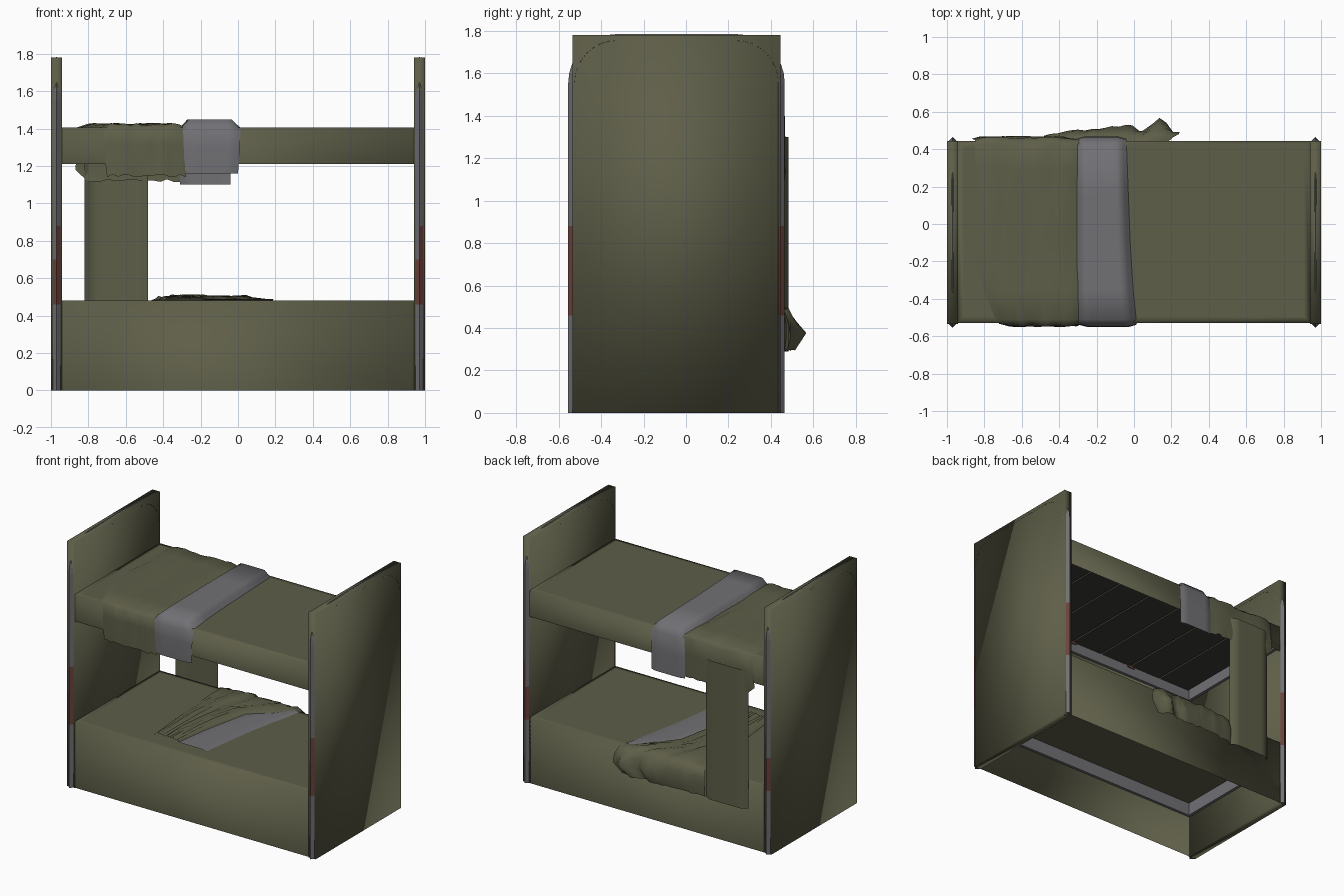
import bpy, bmesh, math, random

if "Cube" in bpy.data.objects:
    bpy.data.objects.remove(bpy.data.objects["Cube"])
random.seed(4)

def mat(name, c):
    m = bpy.data.materials.new(name)
    m.diffuse_color = (*c, 1)
    m.use_nodes = True
    m.node_tree.nodes["Principled BSDF"].inputs["Base Color"].default_value = m.diffuse_color
    return m

OLIVE = mat("olive cloth", (0.112, 0.112, 0.066))
GREY = mat("grey metal and lining", (0.165, 0.162, 0.175))
RUST = mat("rust red", (0.15, 0.055, 0.047))
DARK = mat("dark slats", (0.045, 0.047, 0.035))
CY = -0.045   # middle of the bed in y

def finish(name, bm, mats, smooth=True):
    me = bpy.data.meshes.new(name)
    bm.to_mesh(me)
    bm.free()
    for m in mats:
        me.materials.append(m)
    for p in me.polygons:
        p.use_smooth = smooth
    ob = bpy.data.objects.new(name, me)
    bpy.context.collection.objects.link(ob)
    return ob

def box(name, m, x, y, z, smooth=False, cover=False):
    """Box from (min, max) ranges; cover = open below with an inset top."""
    bm = bmesh.new()
    bmesh.ops.create_cube(bm, size=1)
    for v in bm.verts:
        for i, r in enumerate((x, y, z)):
            v.co[i] = r[0] if v.co[i] < 0 else r[1]
    if cover:
        bm.normal_update()
        top = [f for f in bm.faces if f.normal.z > 0.9]
        low = [f for f in bm.faces if f.normal.z < -0.9]
        bmesh.ops.delete(bm, geom=low, context='FACES_ONLY')
        bmesh.ops.inset_region(bm, faces=top, thickness=0.05)
    return finish(name, bm, [m], smooth)

def tube(name, cx):
    """Diamond-section bent tube round an end panel, rusty half way up."""
    half, r, top = 0.48, 0.2, 1.755
    side = [(half, z) for z in (0, 0.46, 0.7, 0.88)]
    side += [(half - r + r * math.cos(a), top - r + r * math.sin(a))
             for a in [math.pi / 2 * i / 8 for i in range(9)]]
    path = side + [(-y, z) for y, z in reversed(side)]
    bm = bmesh.new()
    rings = []
    for i, (y, z) in enumerate(path):
        a, b = path[max(i - 1, 0)], path[min(i + 1, len(path) - 1)]
        dy, dz = b[0] - a[0], b[1] - a[1]
        l = math.hypot(dy, dz)
        ny, nz = dz / l, -dy / l
        rings.append([bm.verts.new((cx + 0.03 * s, CY + y + 0.03 * t * ny, z + 0.03 * t * nz))
                      for s, t in ((1, 0), (0, 1), (-1, 0), (0, -1))])
    for a, b in zip(rings, rings[1:]):
        for k in range(4):
            j = (k + 1) % 4
            f = bm.faces.new((a[k], a[j], b[j], b[k]))
            c = f.calc_center_median()
            if 0.46 < c.z < 0.7 or (0.7 < c.z < 0.88 and c.x > cx):
                f.material_index = 1
    bm.faces.new(rings[0])
    bm.faces.new(rings[-1])
    bmesh.ops.recalc_face_normals(bm, faces=bm.faces)
    finish(name, bm, [GREY, RUST], False)

def drape(name, m, rows, top, up, out, noise=0.0, nx=14, fold=None):
    """Cloth through rows of (x0, x1, y, z); bulges up on top, outward on the flaps."""
    bm = bmesh.new()
    grid = []
    for x0, x1, y, z in rows:
        line = []
        for i in range(nx + 1):
            u = i / nx
            b = min(1, math.sin(math.pi * u) * 2.2) if 0 < i < nx else 0
            n = noise * random.random() * (0 < i < nx)
            if z >= top:
                p = (x0 + (x1 - x0) * u, y, z + up * b + n)
            else:
                d = out * b + n * 0.6 + (fold(u, z) if fold else 0)
                p = (x0 + (x1 - x0) * u, y + math.copysign(d, y - CY), z + n)
            line.append(bm.verts.new(p))
        grid.append(line)
    for a, b in zip(grid, grid[1:]):
        for i in range(nx):
            bm.faces.new((a[i], a[i + 1], b[i + 1], b[i]))
    return finish(name, bm, [m])

# End panels with their bent tubes
for s, side in ((-1, "left"), (1, "right")):
    xs = sorted((s * 0.9405, s * 0.9995))
    box(side + "_end_panel", OLIVE, xs, (-0.535, 0.445), (0, 1.78), True)
    tube(side + "_tube_frame", s * 0.97)

# Mattress covers and the angle-iron frames inside them
for tag, z0, z1, f0 in (("lower", 0.0, 0.48, 0.31), ("upper", 1.21, 1.405, 1.23)):
    box(tag + "_mattress_cover", OLIVE, (-0.945, 0.945), (-0.53, 0.445), (z0, z1), True, True)
    f = (f0, f0 + 0.095)
    box(tag + "_front_rail", GREY, (-0.94, 0.94), (-0.525, -0.505), f)
    box(tag + "_back_rail", GREY, (-0.94, 0.94), (0.42, 0.44), f)
    box(tag + "_left_rail", GREY, (-0.94, -0.92), (-0.52, 0.44), f)
    box(tag + "_right_rail", GREY, (0.92, 0.94), (-0.52, 0.44), f)
    box(tag + "_mattress_base", OLIVE if tag == "lower" else GREY,
        (-0.935, 0.935), (-0.52, 0.435), (f[1], f[1] + 0.03))

# Slats under the upper bunk, with rust spots at the joints
n, w = 7, 1.84 / 7
for i in range(n):
    x = -0.92 + i * w
    box(f"slat_{i}", DARK, (x + 0.007, x + w - 0.007), (-0.505, 0.42), (1.305, 1.325))
    if i in (2, 4, 5):
        box(f"rust_spot_{i}", RUST, (x - 0.03, x + 0.03), (-0.506, -0.498), (1.29, 1.326))

# Grey folded blanket band over the upper bunk
drape("grey_blanket_band", GREY, [
    (-.285, .00, -.535, 1.16), (-.29, .01, -.54, 1.30), (-.30, .015, -.535, 1.39),
    (-.305, .012, -.51, 1.405), (-.31, -.005, -.35, 1.405), (-.31, -.02, -.1, 1.405),
    (-.31, -.03, .15, 1.405), (-.31, -.04, .42, 1.405), (-.31, -.04, .45, 1.39),
    (-.31, -.04, .455, 1.25), (-.31, -.04, .455, 1.10)], 1.4, 0.045, 0.012)

# Crumpled olive blanket over the upper bunk
drape("olive_blanket", OLIVE, [
    (-.70, -.28, -.536, 1.14), (-.71, -.28, -.536, 1.22), (-.71, -.28, -.536, 1.31),
    (-.72, -.28, -.534, 1.39), (-.74, -.28, -.51, 1.407), (-.80, -.28, -.36, 1.407),
    (-.84, -.28, -.22, 1.407), (-.86, -.28, -.05, 1.407), (-.84, -.28, .14, 1.407),
    (-.85, -.28, .30, 1.407), (-.85, -.28, .43, 1.407), (-.85, -.29, .45, 1.39),
    (-.86, -.30, .453, 1.28), (-.87, -.31, .455, 1.18), (-.80, -.31, .455, 1.115)],
    1.4, 0.008, 0.006, 0.016)

# Cloth hanging down at the back
drape("hanging_sheet", OLIVE, [
    (-.82, -.48, .455, z) for z in (1.30, 1.05, 0.8, 0.55, 0.40, 0.29)], 5, 0, 0.028)

# Blanket thrown over the lower bunk, crumpled where it falls over the back
def crumple(u, z):
    pts = ((0, 0), (.64, .045), (.72, .0), (.86, .085), (1, -.02))
    for (a, p), (b, q) in zip(pts, pts[1:]):
        if u <= b:
            return (p + (q - p) * (u - a) / (b - a)) * max(0.2, 1 - abs(z - 0.36) * 7)
    return 0

drape("lower_blanket", OLIVE, [
    (-.39, -.19, -.41, .484), (-.41, -.16, -.2, .484), (-.43, -.12, .0, .484),
    (-.44, -.08, .2, .484), (-.45, .06, .32, .484), (-.46, .17, .43, .484),
    (-.47, .21, .46, .475), (-.48, .24, .47, .42), (-.48, .245, .472, .36),
    (-.48, .18, .465, .29)], 0.48, 0.012, 0.006, 0.018, 20, crumple)
drape("lower_blanket_lining", GREY, [
    (-.20, .04, -.42, .484), (-.17, .07, -.2, .484), (-.13, .10, .0, .484),
    (-.09, .14, .2, .484), (.05, .17, .32, .484), (.15, .19, .43, .484)],
    0.48, 0.006, 0, 0.0, 6)
